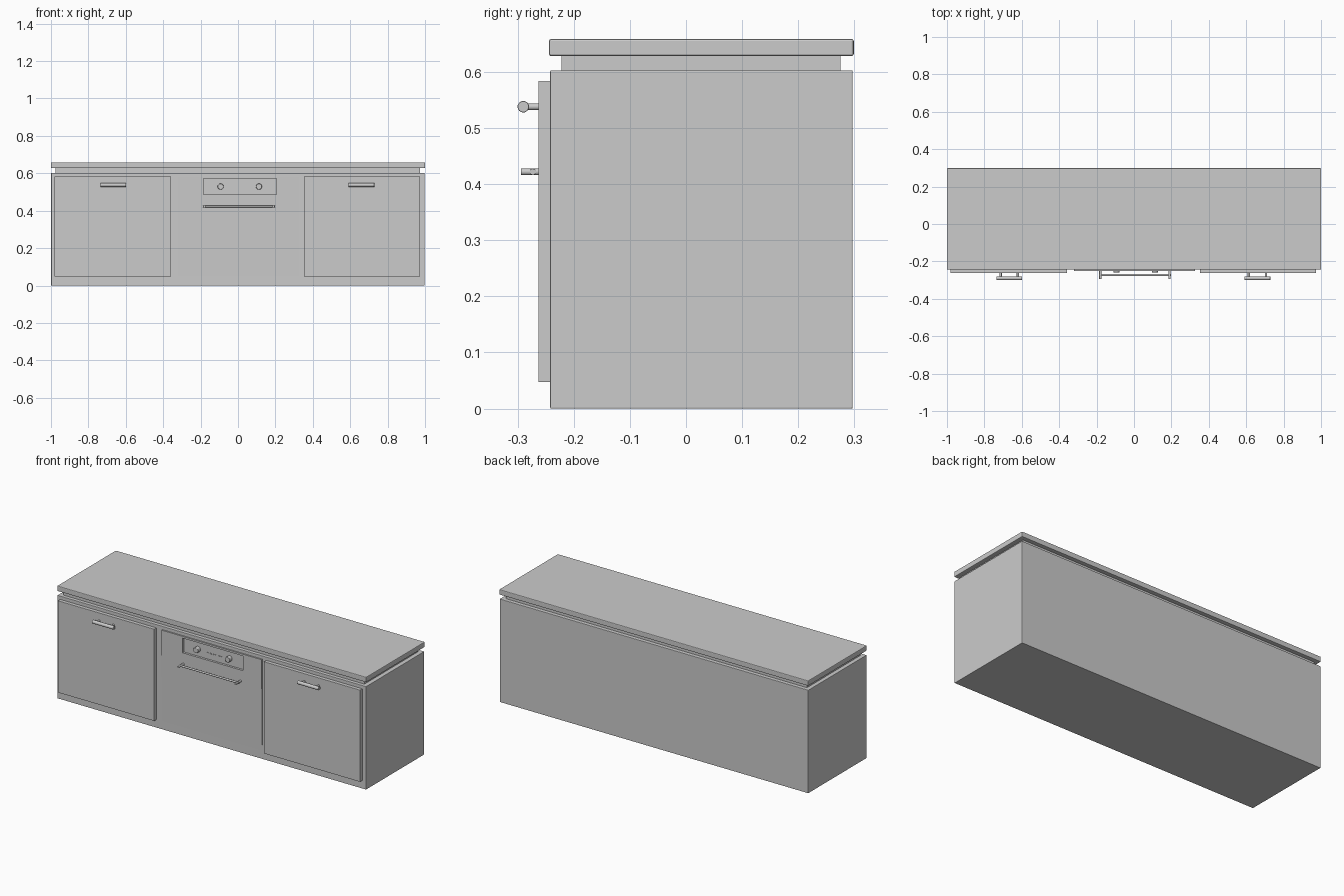
import bpy, bmesh, math
from mathutils import Matrix

if "Cube" in bpy.data.objects:
    bpy.data.objects.remove(bpy.data.objects["Cube"])


def finish(name, bm, bevel=0.0, smooth=False):
    bmesh.ops.recalc_face_normals(bm, faces=bm.faces)
    mesh = bpy.data.meshes.new(name)
    bm.to_mesh(mesh)
    bm.free()
    ob = bpy.data.objects.new(name, mesh)
    bpy.context.collection.objects.link(ob)
    if smooth:
        bpy.context.view_layer.objects.active = ob
        ob.select_set(True)
        bpy.ops.object.shade_smooth_by_angle(angle=math.radians(35))
        ob.select_set(False)
    if bevel:
        mod = ob.modifiers.new("Bevel", 'BEVEL')
        mod.width = bevel
        mod.segments = 2
    return ob


def box(name, x, y, z, bevel=0.0):
    bm = bmesh.new()
    size = [b - a for a, b in (x, y, z)]
    mid = [(a + b) / 2 for a, b in (x, y, z)]
    bmesh.ops.create_cube(bm, size=1, matrix=Matrix.Translation(mid) @ Matrix.Diagonal((*size, 1)))
    return finish(name, bm, bevel)


def rod(name, axis, start, length, radius, sides=20, bevel=0.0):
    # cylinder from start along +x or -y
    bm = bmesh.new()
    if axis == 'x':
        rot = Matrix.Rotation(math.pi / 2, 4, 'Y')
    else:
        rot = Matrix.Rotation(math.pi / 2, 4, 'X')
    bmesh.ops.create_cone(bm, cap_ends=True, segments=sides, radius1=radius, radius2=radius, depth=length,
                          matrix=Matrix.Translation(start) @ rot @ Matrix.Translation((0, 0, length / 2)))
    return finish(name, bm, bevel, smooth=True)


def cut(ob, cutter):
    mod = ob.modifiers.new("Recess", 'BOOLEAN')
    mod.object = cutter
    mod.solver = 'EXACT'


# Cabinet body, recessed neck and worktop
body = box("cabinet_body", (-0.999, 0.998), (-0.242, 0.297), (0, 0.603), 0.002)
box("worktop_neck", (-0.975, 0.973), (-0.222, 0.275), (0.602, 0.629))
box("worktop", (-1, 1), (-0.244, 0.299), (0.628, 0.659), 0.004)

# Side doors with bar handles
for side, x0, x1, hx in (("left", -0.981, -0.358, -0.667), ("right", 0.352, 0.974, 0.660)):
    box(side + "_door", (x0, x1), (-0.263, -0.241), (0.047, 0.584), 0.0015)
    rod(side + "_door_handle", 'x', (hx - 0.069, -0.290, 0.538), 0.138, 0.0102, 24, 0.001)
    for i, dx in enumerate((-0.046, 0.046)):
        rod(f"{side}_door_handle_post_{i + 1}", 'y', (hx + dx, -0.262, 0.538), 0.026, 0.006)

# Oven front: shallow wedge, proud at the top and nearly flush at the bottom
oven = box("oven_front", (-0.321, 0.327), (-0.250, -0.235), (0.05, 0.584))
for v in oven.data.vertices:
    if v.co.z < 0.3 and v.co.y < -0.245:
        v.co.y = -0.2425

# Recess for the control panel
cutter = box("panel_cutter", (-0.185, 0.207), (-0.30, -0.236), (0.487, 0.573))
cutter.hide_render = True
cutter.hide_set(True)
cut(oven, cutter)
cut(body, cutter)

# Control knobs and the row of small buttons
for i, x in enumerate((-0.093, 0.112)):
    rod(f"control_knob_{i + 1}", 'y', (x, -0.234, 0.529), 0.025, 0.016, 24, 0.002)
for i in range(6):
    x = -0.034 + i * 0.0175
    box(f"control_button_{i + 1}", (x, x + 0.009), (-0.239, -0.234), (0.521, 0.526))

# Oven handle
rod("oven_handle", 'x', (-0.187, -0.273, 0.422), 0.384, 0.0055)
for i, x in enumerate((-0.180, 0.190)):
    rod(f"oven_handle_post_{i + 1}", 'y', (x, -0.242, 0.422), 0.052, 0.006)
